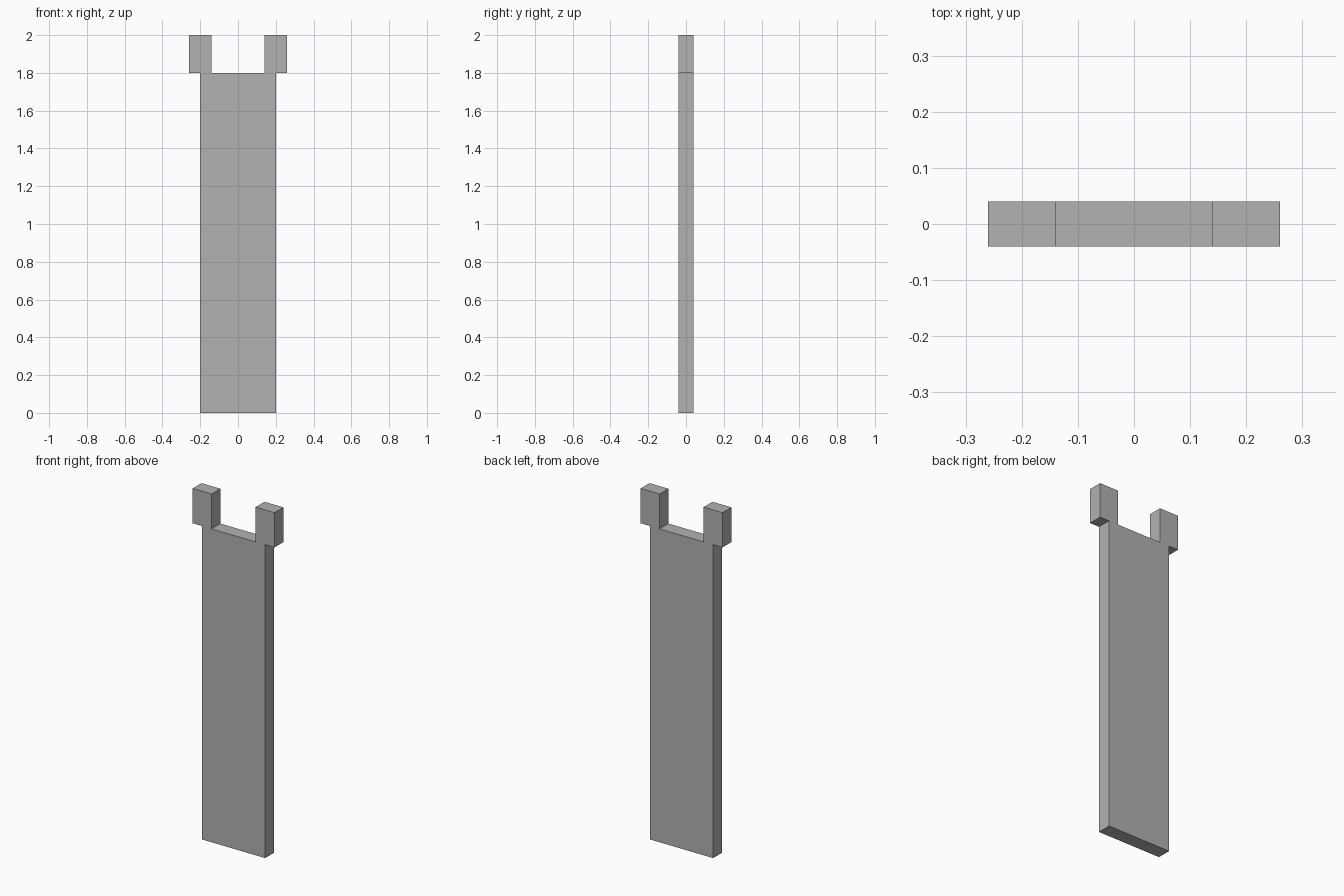
import bpy
import bmesh

cube = bpy.data.objects.get("Cube")
if cube:
    bpy.data.objects.remove(cube, do_unlink=True)

# Plain grey material
GREY = (0.445, 0.445, 0.445, 1.0)
mat = bpy.data.materials.new("plain grey")
mat.use_nodes = True
mat.diffuse_color = GREY
shader = next(n for n in mat.node_tree.nodes if n.type == "BSDF_PRINCIPLED")
shader.inputs["Base Color"].default_value = GREY

# Sizes
body_half, body_top = 0.20, 1.80
prong_in, prong_out, prong_top = 0.14, 0.26, 2.00
half_depth = 0.04

# Left half of the outline, bottom to notch, then its mirror image
half = [
    (body_half, 0),
    (body_half, body_top),
    (prong_out, body_top),
    (prong_out, prong_top),
    (prong_in, prong_top),
    (prong_in, body_top),
]
outline = half + [(-x, z) for x, z in reversed(half)]

# Forked board: the outline extruded from front to back
bm = bmesh.new()
front = bm.faces.new([bm.verts.new((x, -half_depth, z)) for x, z in outline])
extruded = bmesh.ops.extrude_face_region(bm, geom=[front], use_keep_orig=True)
back_verts = [g for g in extruded["geom"] if isinstance(g, bmesh.types.BMVert)]
bmesh.ops.translate(bm, verts=back_verts, vec=(0, 2 * half_depth, 0))
bmesh.ops.recalc_face_normals(bm, faces=bm.faces)

mesh = bpy.data.meshes.new("forked_board")
bm.to_mesh(mesh)
bm.free()
mesh.materials.append(mat)
board = bpy.data.objects.new("forked_board", mesh)
bpy.context.collection.objects.link(board)
